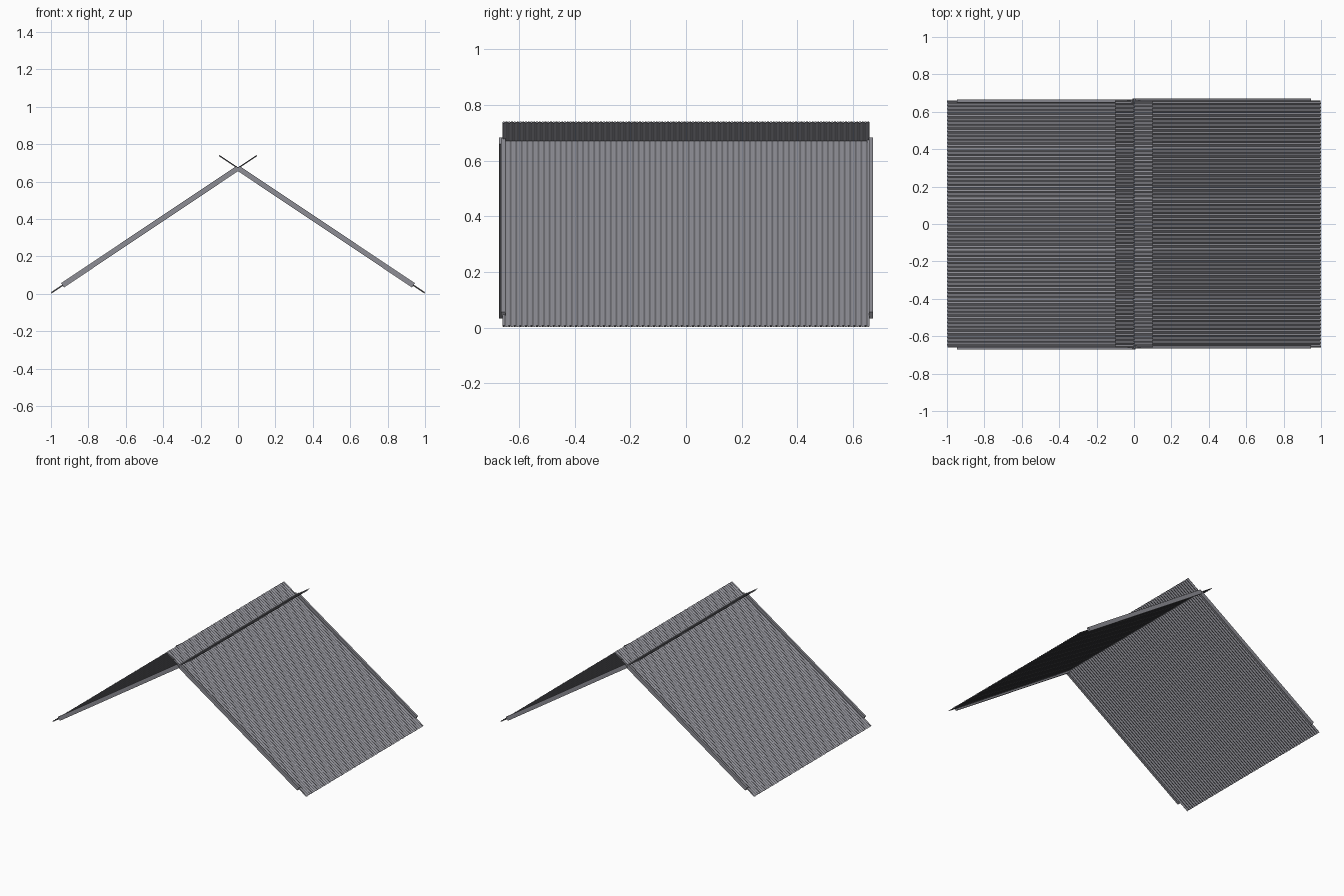
import bpy, math
from mathutils import Vector

if "Cube" in bpy.data.objects:
    bpy.data.objects.remove(bpy.data.objects["Cube"])

RIDGE_Z = 0.672
SLOPE = 0.668
ANG = math.atan(SLOPE)
HALF = 0.66       # half width of the sheets along y
WAVES = 66
AMP = 0.0035

steel = bpy.data.materials.new("grey steel")
steel.diffuse_color = (0.27, 0.27, 0.30, 1)
steel.use_nodes = True
steel.node_tree.nodes["Principled BSDF"].inputs["Base Color"].default_value = steel.diffuse_color


def make(name, verts, faces, turned):
    # turned = half turn around z, giving the opposite slope
    s = -1 if turned else 1
    me = bpy.data.meshes.new(name)
    me.from_pydata([(s * x, s * y, z) for x, y, z in verts], [], faces)
    me.materials.append(steel)
    ob = bpy.data.objects.new(name, me)
    bpy.context.collection.objects.link(ob)
    return ob


def on_slope(x, y, up):
    # point on the right slope, lifted along its normal
    return (x + up * math.sin(ANG), y, RIDGE_Z - SLOPE * x + up * math.cos(ANG))


def sheet(name, turned):
    # corrugated sheet running from past the ridge down to the eave
    n = WAVES * 8
    verts, faces = [], []
    for i in range(n + 1):
        y = -HALF + 2 * HALF * i / n
        up = AMP * math.sin(2 * math.pi * i / 8)
        verts += [on_slope(-0.1, y, up), on_slope(0.998, y, up)]
    for i in range(n):
        a = 2 * i
        faces.append((a, a + 1, a + 3, a + 2))
    ob = make(name, verts, faces, turned)
    ob.data.shade_smooth()


def rail(name, y0, y1, turned):
    # verge board along a gable edge
    t = 0.014
    verts = [on_slope(x, y, u) for x in (0.0, 0.938) for y in (y0, y1) for u in (-t, t)]
    faces = [(0, 1, 3, 2), (4, 6, 7, 5), (0, 4, 5, 1),
             (2, 3, 7, 6), (0, 2, 6, 4), (1, 5, 7, 3)]
    make(name, verts, faces, turned)


for side, turned in (("right", False), ("left", True)):
    sheet(side + "_roof_sheet", turned)
    rail(side + "_verge_board_a", -0.665, -0.649, turned)
    rail(side + "_verge_board_b", 0.657, 0.672, turned)
